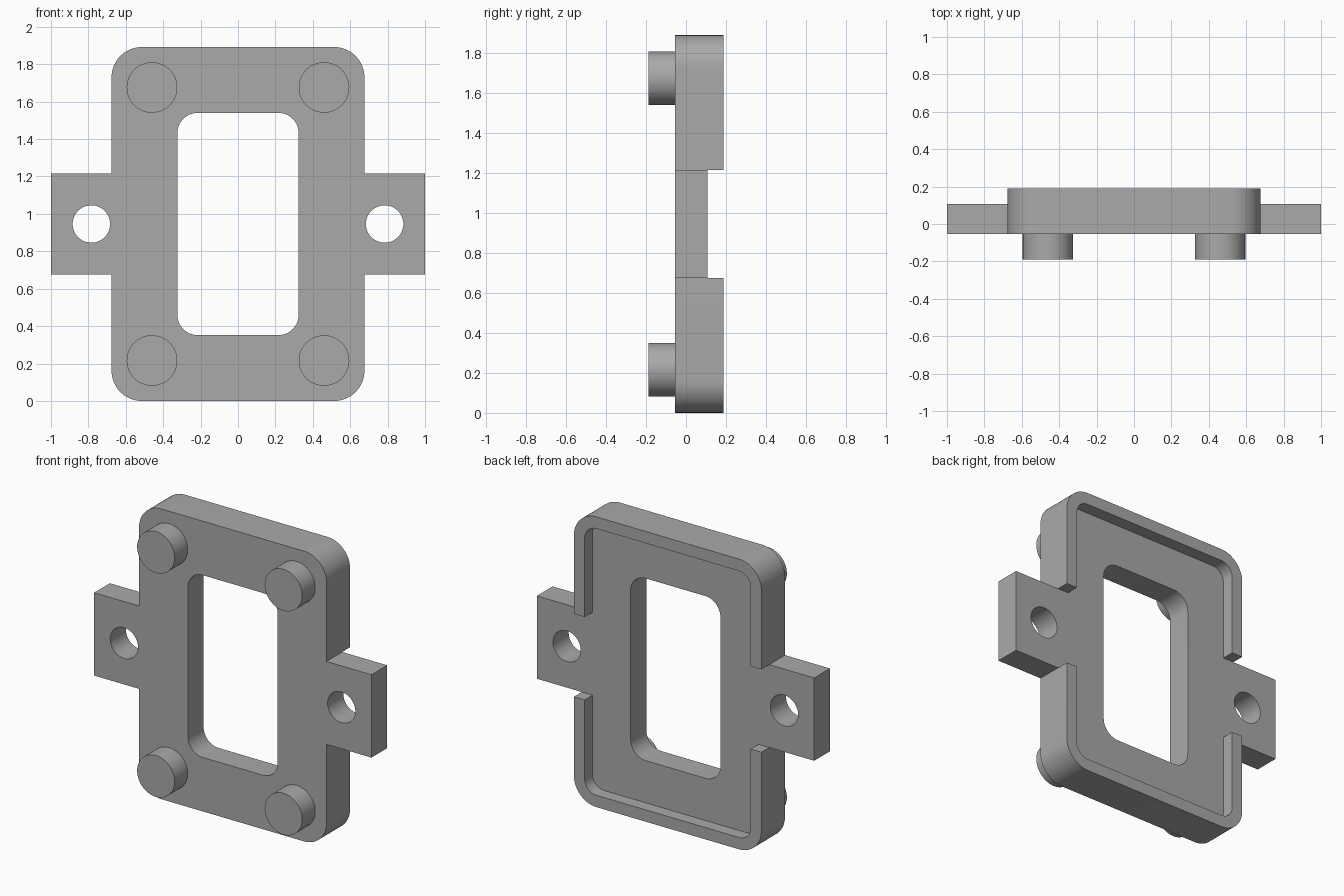
import bpy, bmesh
from math import sin, cos, radians

if "Cube" in bpy.data.objects:
    bpy.data.objects.remove(bpy.data.objects["Cube"])

MID = 0.946                      # height of the centre
FRONT, FLOOR, BACK = -0.054, 0.108, 0.189
HALF_W, HALF_H, CORNER = 0.676, 0.946, 0.162
WALL, TAB_H = 0.077, 0.27

grey = bpy.data.materials.new("plain grey")
grey.use_nodes = True
colour = (0.4, 0.4, 0.4, 1)
grey.diffuse_color = colour
grey.node_tree.nodes["Principled BSDF"].inputs["Base Color"].default_value = colour


def arc(cx, cz, r, start, end, steps=16):
    angles = [radians(start + (end - start) * i / steps) for i in range(steps + 1)]
    return [(cx + r * cos(a), cz + r * sin(a)) for a in angles]


def circle(cx, cz, r, steps=64):
    return arc(cx, cz, r, 0, 360, steps)[:-1]


def top_corners(w, h, r):
    """Upper right then upper left rounded corner."""
    return arc(w - r, h - r, r, 0, 90) + arc(r - w, h - r, r, 90, 180)


def turned(points):
    return [(-x, -z) for x, z in points]


def extrude(name, loops, y0, y1):
    """Fill the first loop, leaving the others as holes, and give it depth."""
    bm = bmesh.new()
    edges = []
    for loop in loops:
        vs = [bm.verts.new((x, y0, z)) for x, z in loop]
        edges += [bm.edges.new((a, b)) for a, b in zip(vs, vs[1:] + vs[:1])]
    bmesh.ops.triangle_fill(bm, edges=edges, use_beauty=True, use_dissolve=False)
    result = bmesh.ops.extrude_face_region(bm, geom=bm.faces[:], use_keep_orig=True)
    moved = [g for g in result["geom"] if isinstance(g, bmesh.types.BMVert)]
    bmesh.ops.translate(bm, verts=moved, vec=(0, y1 - y0, 0))
    bmesh.ops.recalc_face_normals(bm, faces=bm.faces[:])
    mesh = bpy.data.meshes.new(name)
    bm.to_mesh(mesh)
    bm.free()
    mesh.materials.append(grey)
    obj = bpy.data.objects.new(name, mesh)
    obj.location.z = MID
    bpy.context.collection.objects.link(obj)
    bpy.ops.object.select_all(action="DESELECT")
    obj.select_set(True)
    bpy.context.view_layer.objects.active = obj
    bpy.ops.object.shade_smooth_by_angle(angle=radians(30))
    return obj


# Base plate with side tabs, window and two screw holes
half_outline = ([(1, -TAB_H), (1, TAB_H), (HALF_W, TAB_H)]
                + top_corners(HALF_W, HALF_H, CORNER) + [(-HALF_W, TAB_H)])
half_window = top_corners(0.324, 0.594, 0.108)
extrude("base_plate",
        [half_outline + turned(half_outline),
         half_window + turned(half_window),
         circle(0.784, 0, 0.1), circle(-0.784, 0, 0.1)],
        FRONT, FLOOR)

# Raised rim on the back, interrupted at the tabs
inner_w = HALF_W - WALL
rim = ([(HALF_W, TAB_H)] + top_corners(HALF_W, HALF_H, CORNER)
       + [(-HALF_W, TAB_H), (-inner_w, TAB_H)]
       + top_corners(inner_w, HALF_H - WALL, CORNER - WALL)[::-1]
       + [(inner_w, TAB_H)])
extrude("upper_rim", [rim], FLOOR, BACK)
extrude("lower_rim", [turned(rim)], FLOOR, BACK)

# Round studs on the front corners
for side, sx in (("left", 1), ("right", -1)):
    for level, sz in (("upper", 1), ("lower", -1)):
        extrude(f"{level}_{side}_stud", [circle(sx * 0.46, sz * 0.73, 0.135)], -0.189, FRONT)
